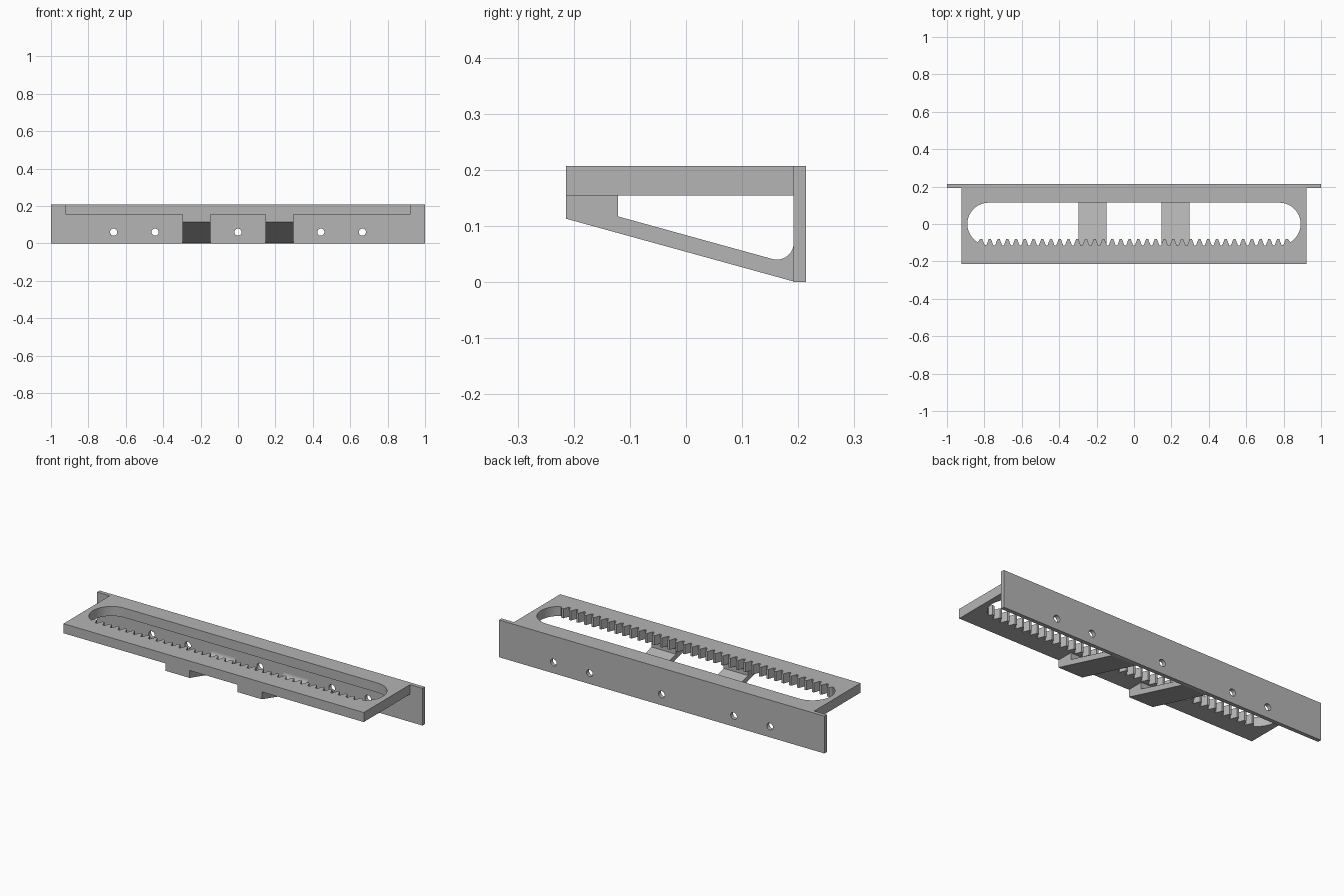
import bpy
from math import sin, cos, radians, sqrt
from mathutils import Matrix, Vector

cube = bpy.data.objects.get("Cube")
if cube:
    bpy.data.objects.remove(cube)

grey = bpy.data.materials.new("light grey")
grey.use_nodes = True
grey.diffuse_color = (0.46, 0.46, 0.46, 1)
grey.node_tree.nodes["Principled BSDF"].inputs["Base Color"].default_value = grey.diffuse_color


def arc(cx, cy, r, start, end, steps):
    angles = [radians(start + (end - start) * i / steps) for i in range(steps + 1)]
    return [(cx + r * cos(a), cy + r * sin(a)) for a in angles]


def rectangle(x0, x1, y0, y1):
    return [(x0, y0), (x1, y0), (x1, y1), (x0, y1)]


def extruded(name, loops, depth, origin, u, v):
    """Fill closed loops (later ones are holes) and extrude along u x v, centred on origin."""
    curve = bpy.data.curves.new(name, "CURVE")
    curve.dimensions = "2D"
    curve.fill_mode = "BOTH"
    curve.extrude = depth / 2
    for loop in loops:
        spline = curve.splines.new("POLY")
        spline.points.add(len(loop) - 1)
        for point, (a, b) in zip(spline.points, loop):
            point.co = (a, b, 0, 1)
        spline.use_cyclic_u = True
    temp = bpy.data.objects.new(name + "_curve", curve)
    bpy.context.collection.objects.link(temp)
    bpy.context.view_layer.update()
    graph = bpy.context.evaluated_depsgraph_get()
    mesh = bpy.data.meshes.new_from_object(temp.evaluated_get(graph))
    bpy.data.objects.remove(temp)
    u, v = Vector(u), Vector(v)
    frame = Matrix((u, v, u.cross(v))).transposed().to_4x4()
    mesh.transform(Matrix.Translation(origin) @ frame)
    mesh.materials.clear()
    mesh.materials.append(grey)
    obj = bpy.data.objects.new(name, mesh)
    bpy.context.collection.objects.link(obj)
    # Weld caps to walls, then smooth only the rounded parts
    bpy.ops.object.select_all(action="DESELECT")
    bpy.context.view_layer.objects.active = obj
    obj.select_set(True)
    bpy.ops.object.mode_set(mode="EDIT")
    bpy.ops.mesh.select_all(action="SELECT")
    bpy.ops.mesh.remove_doubles(threshold=0.00001)
    bpy.ops.mesh.normals_make_consistent(inside=False)
    bpy.ops.object.mode_set(mode="OBJECT")
    bpy.ops.object.shade_smooth_by_angle(angle=radians(20))


# Slot outline: round ends, straight back edge, rack teeth on the front edge
R, CX = 0.114, 0.777
PITCH, TEETH = 0.0467, 36
TIP_Y = -0.081


def slot_floor(x):
    dx = max(0, abs(x) - CX)
    return -sqrt(R * R - dx * dx)


rack = []
for i in range(TEETH):
    x = (i - (TEETH - 1) / 2) * PITCH
    for dx, tip in ((-0.0184, False), (-0.006, True), (0.006, True), (0.0184, False)):
        rack.append((x + dx, TIP_Y if tip else slot_floor(x + dx)))

left_end = arc(-CX, 0, R, 90, 238, 18)
right_end = arc(CX, 0, R, -58, 90, 18)
slot = left_end + rack + right_end

# Top slab with the toothed slot
extruded("slotted_top", [rectangle(-0.923, 0.923, -0.214, 0.192), slot],
         0.053, (0, 0, 0.1805), (1, 0, 0), (0, 1, 0))

# Mounting plate with screw holes
holes = [arc(x, 0.06, 0.019, 0, 345, 23) for x in (-0.665, -0.443, 0, 0.443, 0.665)]
extruded("back_plate", [rectangle(-1, 1, 0, 0.207)] + holes,
         0.0215, (0, 0.2027, 0), (1, 0, 0), (0, 0, 1))

# Sloping support arms with a fillet against the plate
arm = [(-0.214, 0.154), (-0.214, 0.113), (0.192, 0.001)]
arm += arc(0.162, 0.07, 0.03, 0, -105, 12)
arm += [(-0.121, 0.117), (-0.121, 0.154)]
for side, x in (("right", -0.222), ("left", 0.222)):
    extruded(side + "_support_arm", [arm], 0.15, (x, 0, 0), (0, 1, 0), (0, 0, 1))
